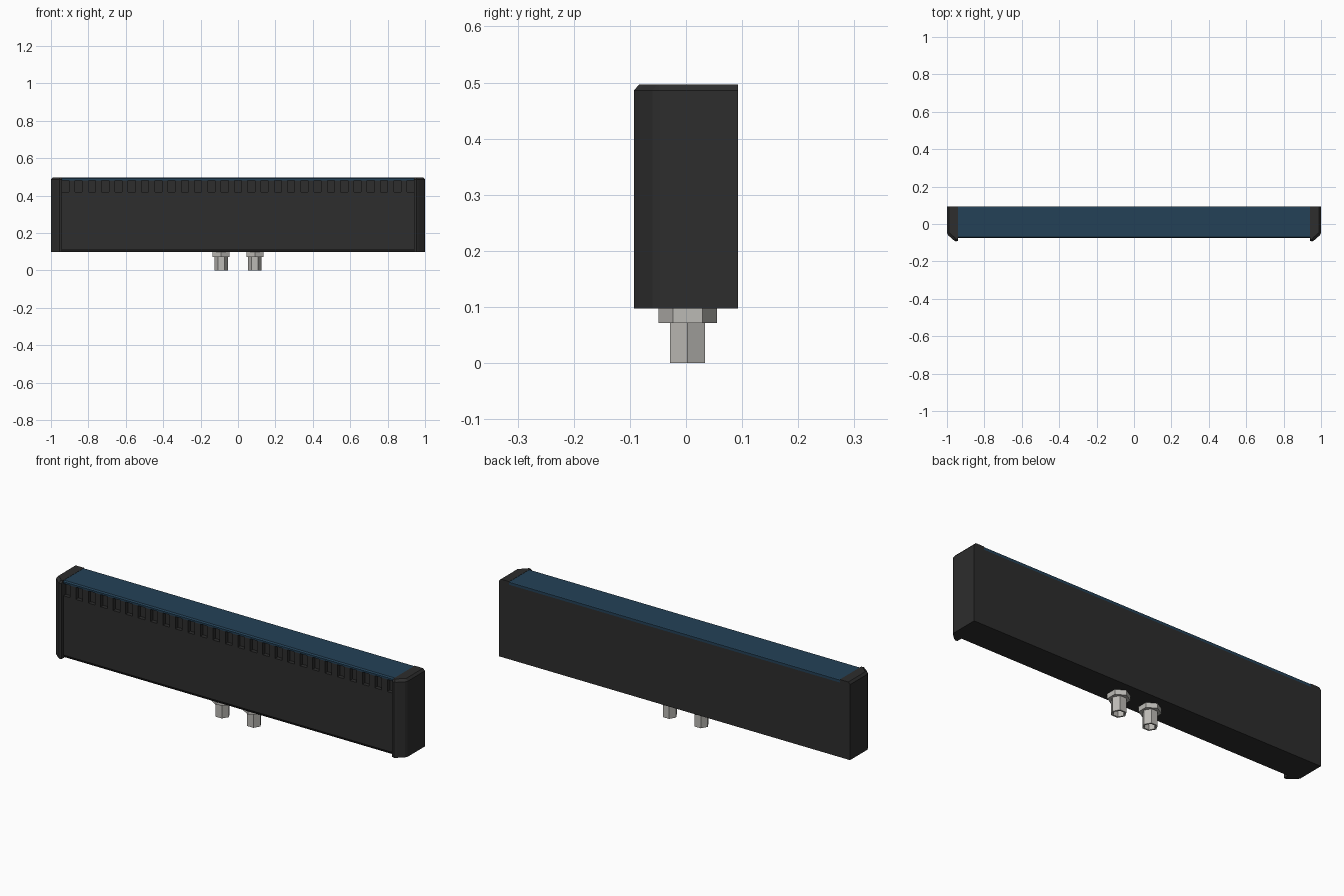
import bpy, bmesh, math

cube = bpy.data.objects.get("Cube")
if cube:
    bpy.data.objects.remove(cube, do_unlink=True)


def material(name, colour):
    m = bpy.data.materials.new(name)
    m.use_nodes = True
    m.diffuse_color = (*colour, 1)
    m.node_tree.nodes["Principled BSDF"].inputs["Base Color"].default_value = (*colour, 1)
    return m


BLACK = material("black plastic", (0.026, 0.026, 0.026))
BLUE = material("blue panel", (0.017, 0.053, 0.095))
METAL = material("brushed metal", (0.50, 0.49, 0.46))


def finish(bm, name, mat):
    bmesh.ops.recalc_face_normals(bm, faces=bm.faces)
    mesh = bpy.data.meshes.new(name)
    bm.to_mesh(mesh)
    bm.free()
    obj = bpy.data.objects.new(name, mesh)
    mesh.materials.append(mat)
    bpy.context.collection.objects.link(obj)
    return obj


def loft(bm, rings):
    """Skin a list of matching point rings and close both ends."""
    loops = [[bm.verts.new(p) for p in ring] for ring in rings]
    n = len(loops[0])
    for a, b in zip(loops, loops[1:]):
        for i in range(n):
            j = (i + 1) % n
            bm.faces.new((a[i], a[j], b[j], b[i]))
    bm.faces.new(loops[0])
    bm.faces.new(loops[-1])


def bar(bm, profile, x0, x1):
    """Extrude a (y, z) profile along x."""
    loft(bm, [[(x, y, z) for y, z in profile] for x in (x0, x1)])


def rect(y0, y1, z0, z1):
    return [(y0, z0), (y1, z0), (y1, z1), (y0, z1)]


HALF, FRONT, BACK = 0.943, -0.076, 0.093
BASE, VENT_LOW, VENT_TOP, LID = 0.097, 0.418, 0.481, 0.496

# Housing with a chamfered lower front edge and a set-back vent band
bm = bmesh.new()
bar(bm, [(FRONT + 0.012, BASE), (BACK, BASE), (BACK, VENT_TOP), (FRONT + 0.02, VENT_TOP),
         (FRONT + 0.02, VENT_LOW), (FRONT, VENT_LOW), (FRONT, BASE + 0.018)], -HALF, HALF)
finish(bm, "housing", BLACK)

# Pillars between the vent openings
COUNT, PITCH, WIDTH = 27, 0.071, 0.038
bm = bmesh.new()
left = -HALF
for i in range(COUNT + 1):
    centre = (i - (COUNT - 1) / 2) * PITCH
    right = HALF if i == COUNT else centre - WIDTH / 2
    bar(bm, rect(FRONT, FRONT + 0.02, VENT_LOW, VENT_TOP), left, right)
    left = centre + WIDTH / 2
finish(bm, "vent_pillars", BLACK)

# Coloured lid
bm = bmesh.new()
bar(bm, [(FRONT, VENT_TOP), (BACK, VENT_TOP), (BACK, LID - 0.002), (BACK - 0.004, LID),
         (FRONT + 0.006, LID), (FRONT, LID - 0.006)], -HALF, HALF)
finish(bm, "top_panel", BLUE)

# End caps: rounded front corner, top bevelled on the outer and front sides
PLAN = [(0.942, 0.093), (1.0, 0.093), (1.0, -0.047), (0.994, -0.06),
        (0.966, -0.085), (0.954, -0.093), (0.942, -0.091)]
for side, label in ((1, "left"), (-1, "right")):
    bm = bmesh.new()
    bevelled = [(x - (0.01 if x > 0.96 else 0), y + (0.01 if y < -0.05 else 0)) for x, y in PLAN]
    loft(bm, [[(side * x, y, z) for x, y in ring]
              for ring, z in ((PLAN, BASE), (PLAN, 0.486), (bevelled, 0.497))])
    finish(bm, label + "_end_cap", BLACK)


def hexagon(radius, x, z, turn):
    return [(x + radius * math.cos(turn + k * math.pi / 3),
             0.003 + radius * math.sin(turn + k * math.pi / 3), z) for k in range(6)]


# Two hexagonal connectors, each a flange and a hollow stem
for x, label in ((0.09, "left"), (-0.09, "right")):
    bm = bmesh.new()
    loft(bm, [hexagon(0.052, x, z, math.pi / 2) for z in (0.072, BASE)])
    finish(bm, label + "_connector_flange", METAL)
    bm = bmesh.new()
    loft(bm, [hexagon(r, x, z, 0) for r, z in
              ((0.036, 0.072), (0.036, 0), (0.027, 0), (0.027, 0.03))])
    finish(bm, label + "_connector_stem", METAL)
